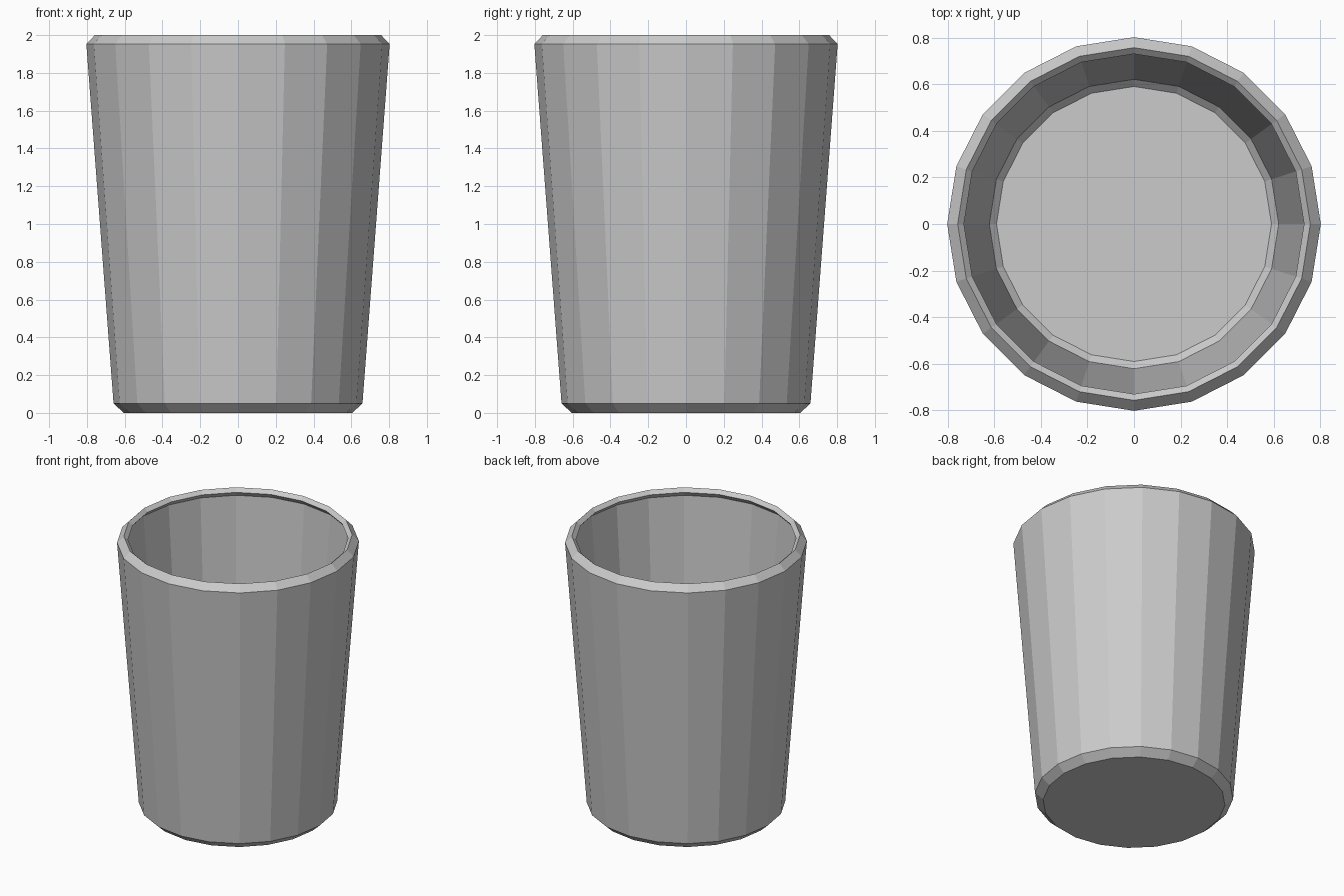
import bpy, bmesh, math

if "Cube" in bpy.data.objects:
    bpy.data.objects.remove(bpy.data.objects["Cube"])

SIDES = 20
# profile (radius, height): outside from base to rim, then back down inside to the floor
profile = [(0.605, 0.0), (0.659, 0.05), (0.803, 1.953), (0.758, 2.0),
           (0.731, 1.975), (0.765, 1.938), (0.622, 0.067), (0.591, 0.037)]

bm = bmesh.new()
rings = []
for r, z in profile:
    rings.append([bm.verts.new((r * math.cos(2 * math.pi * i / SIDES),
                                r * math.sin(2 * math.pi * i / SIDES), z))
                  for i in range(SIDES)])

# walls, chamfers and rim
for a, b in zip(rings, rings[1:]):
    for i in range(SIDES):
        j = (i + 1) % SIDES
        bm.faces.new((a[i], a[j], b[j], b[i]))

# underside and inner floor
bm.faces.new(rings[0][::-1])
bm.faces.new(rings[-1])
bmesh.ops.recalc_face_normals(bm, faces=bm.faces[:])

mesh = bpy.data.meshes.new("cup")
bm.to_mesh(mesh)
bm.free()
cup = bpy.data.objects.new("cup", mesh)
bpy.context.collection.objects.link(cup)
